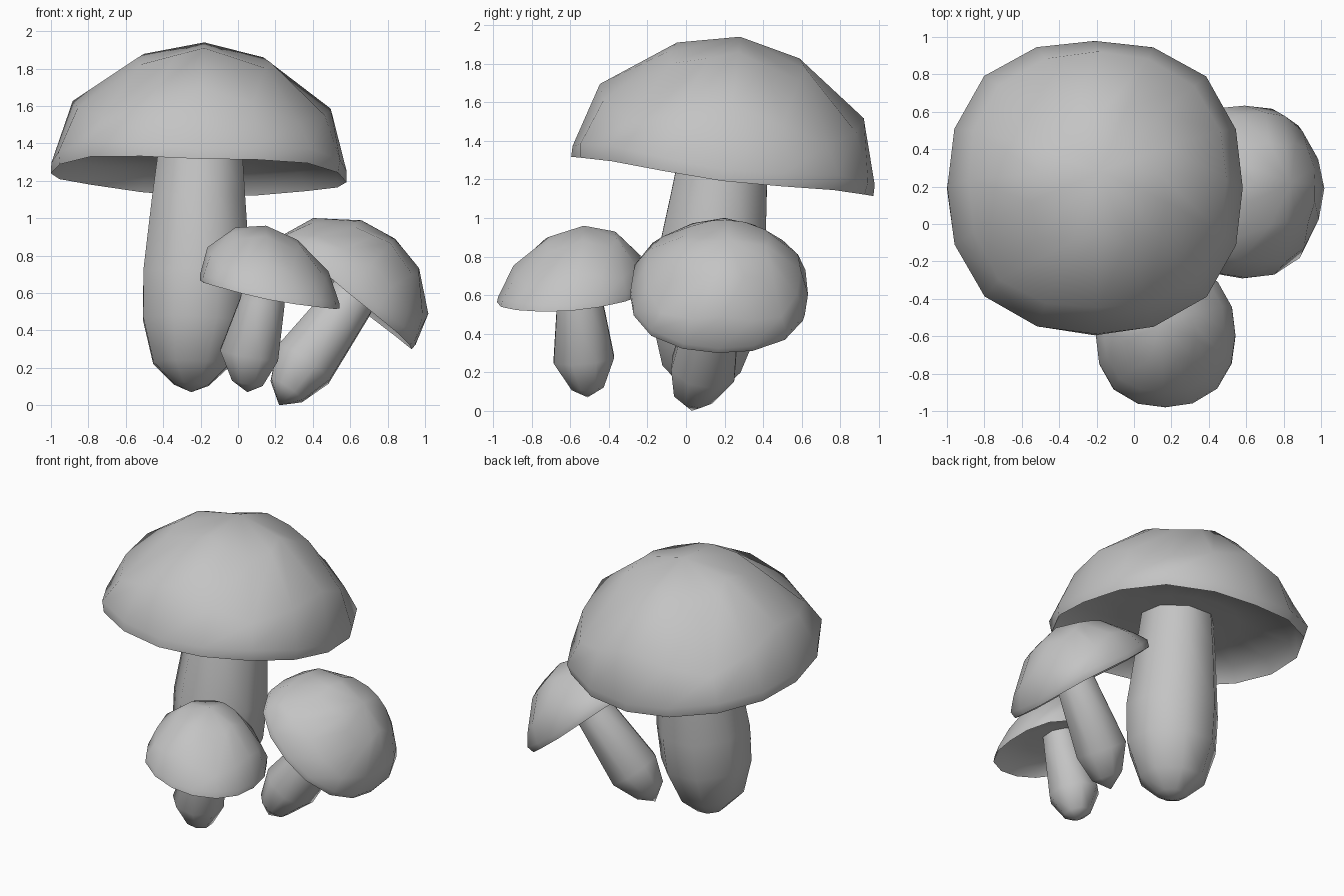
import bpy, bmesh, math
from mathutils import Vector

if "Cube" in bpy.data.objects:
    bpy.data.objects.remove(bpy.data.objects["Cube"])

grey = bpy.data.materials.new("mushroom grey")
grey.diffuse_color = (0.55, 0.55, 0.55, 1)
grey.use_nodes = True
grey.node_tree.nodes["Principled BSDF"].inputs["Base Color"].default_value = grey.diffuse_color


def finish(bm, name, angle):
    bmesh.ops.recalc_face_normals(bm, faces=bm.faces)
    me = bpy.data.meshes.new(name)
    bm.to_mesh(me)
    bm.free()
    me.materials.append(grey)
    ob = bpy.data.objects.new(name, me)
    bpy.context.collection.objects.link(ob)
    bpy.ops.object.select_all(action='DESELECT')
    ob.select_set(True)
    bpy.context.view_layer.objects.active = ob
    bpy.ops.object.shade_smooth_by_angle(angle=math.radians(angle))
    return ob


def ring(bm, centre, normal, r, sides, phase):
    q = Vector((0, 0, 1)).rotation_difference(Vector(normal))
    out = []
    for i in range(sides):
        a = math.radians(phase) + 2 * math.pi * i / sides
        out.append(bm.verts.new(centre + q @ Vector((r * math.cos(a), r * math.sin(a), 0))))
    return out


def square_ring(bm, rim, apex, normal, side, corner, sides=16):
    """Ring whose (radius, height) swings between four sides and four corners."""
    q = Vector((0, 0, 1)).rotation_difference(Vector(normal))
    out = []
    for i in range(sides):
        a = 2 * math.pi * i / sides
        c = (1 + math.cos(4 * a)) / 2
        r = side[0] * c + corner[0] * (1 - c)
        h = side[1] * c + corner[1] * (1 - c)
        out.append(bm.verts.new(rim.lerp(apex, h) + q @ Vector((r * math.cos(a), r * math.sin(a), 0))))
    return out


def bridge(bm, a, b):
    n = len(a)
    for i in range(n):
        bm.faces.new((a[i], a[(i + 1) % n], b[(i + 1) % n], b[i]))


def fan(bm, loop, tip):
    v = bm.verts.new(tip)
    for i in range(len(loop)):
        bm.faces.new((loop[i], loop[(i + 1) % len(loop)], v))


def square_cap(name, rim, apex, normal, profile):
    """Dome with softly squared corners and a recessed underside."""
    rim, apex = Vector(rim), Vector(apex)
    bm = bmesh.new()
    rings = [square_ring(bm, rim, apex, normal, s, c) for s, c in profile]
    for a, b in zip(rings, rings[1:]):
        bridge(bm, a, b)
    fan(bm, rings[-1], apex)
    fan(bm, rings[0], rim.lerp(apex, profile[0][0][1] + 0.02))
    return finish(bm, name, 60)


def stem(name, stations, tip, sides=8):
    """Tube through (centre, radius) stations, rounded to a tip at the base."""
    bm = bmesh.new()
    pts = [Vector(p) for p, r in stations]
    axis = (pts[0] - pts[-1]).normalized()
    loops = [ring(bm, p, axis, s[1], sides, 22.5) for p, s in zip(pts, stations)]
    for a, b in zip(loops, loops[1:]):
        bridge(bm, a, b)
    bm.faces.new(loops[0])
    fan(bm, loops[-1], Vector(tip))
    return finish(bm, name, 70)


# Large mushroom
square_cap("large_cap", (-0.21, 0.19, 1.23), (-0.18, 0.28, 1.94), (0.03, 0.13, 1),
           [((0.4, 0.16), (0.4, 0.16)), ((0.73, 0.12), (0.76, 0.14)),
            ((0.79, -0.02), (0.82, 0.01)), ((0.79, 0.06), (0.84, 0.12)),
            ((0.69, 0.53), (0.74, 0.33)), ((0.32, 0.9), (0.47, 0.76))])
stem("large_stem", [((-0.2, 0.2, 1.38), 0.24), ((-0.21, 0.17, 1.1), 0.27),
                    ((-0.22, 0.12, 0.7), 0.31), ((-0.23, 0.1, 0.45), 0.30),
                    ((-0.25, 0.08, 0.22), 0.22), ((-0.25, 0.08, 0.11), 0.10)],
     (-0.25, 0.08, 0.07))

# Small front mushroom
square_cap("front_cap", (0.17, -0.6, 0.60), (0.15, -0.53, 0.96), (0.2, -0.08, 1),
           [((0.2, 0.2), (0.2, 0.2)), ((0.35, 0.14), (0.36, 0.16)),
            ((0.38, -0.02), (0.40, 0.0)), ((0.38, 0.06), (0.40, 0.11)),
            ((0.33, 0.5), (0.35, 0.33)), ((0.17, 0.88), (0.23, 0.75))])
stem("front_stem", [((0.15, -0.56, 0.68), 0.12), ((0.13, -0.55, 0.55), 0.13),
                    ((0.06, -0.53, 0.27), 0.17), ((0.05, -0.51, 0.12), 0.09)],
     (0.05, -0.51, 0.07))

# Leaning right mushroom
square_cap("right_cap", (0.58, 0.17, 0.60), (0.84, 0.22, 0.89), (0.64, 0.03, 0.77),
           [((0.24, 0.22), (0.24, 0.22)), ((0.42, 0.14), (0.44, 0.16)),
            ((0.46, -0.02), (0.49, 0.0)), ((0.46, 0.06), (0.50, 0.12)),
            ((0.40, 0.5), (0.44, 0.33)), ((0.2, 0.9), (0.28, 0.76))])
stem("right_stem", [((0.67, 0.17, 0.67), 0.12), ((0.60, 0.15, 0.56), 0.14),
                    ((0.35, 0.09, 0.22), 0.18), ((0.26, 0.04, 0.08), 0.11)],
     (0.22, 0.03, 0.0))
